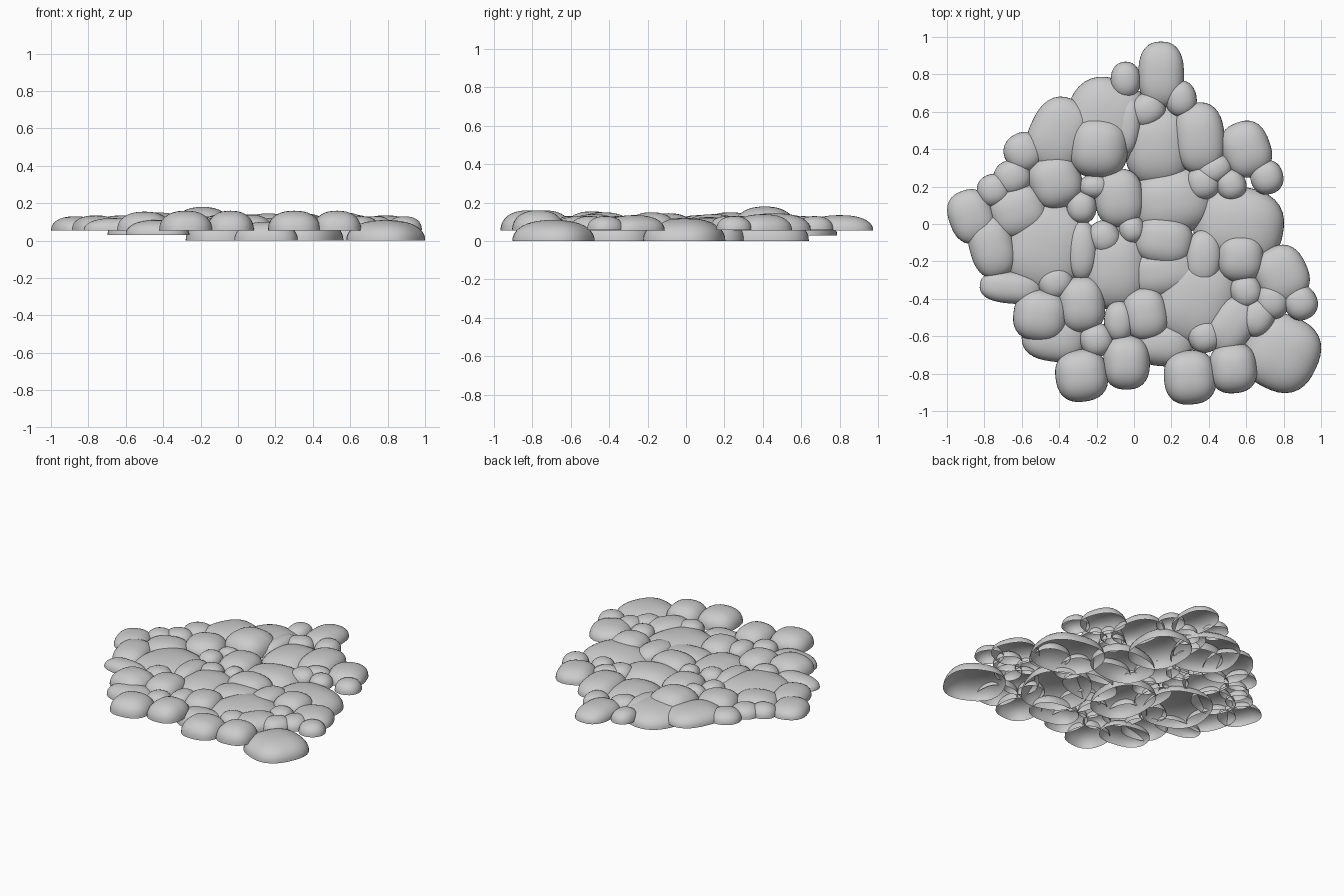
import bpy, bmesh, math


def stone(name, x, y, rx, ry, turn, base, top, square=2.5, sides=36, rings=10):
    """Open-bottomed rounded cobble: squarish plan, steep sides, soft crown."""
    bm = bmesh.new()
    turn = math.radians(turn)
    loops = []
    for i in range(rings):
        a = math.pi / 2 * i / rings
        r, h = math.cos(a) ** 0.85, math.sin(a) ** 0.9
        loop = []
        for j in range(sides):
            t = 2 * math.pi * j / sides
            c, s = math.cos(t), math.sin(t)
            k = r / (abs(c) ** square + abs(s) ** square) ** (1 / square)
            u, v = c * k * rx, s * k * ry
            loop.append(bm.verts.new((x + u * math.cos(turn) - v * math.sin(turn),
                                      y + u * math.sin(turn) + v * math.cos(turn),
                                      base + h * (top - base))))
        loops.append(loop)
    crown = bm.verts.new((x, y, top))
    for j in range(sides):
        n = (j + 1) % sides
        for lo, hi in zip(loops, loops[1:]):
            bm.faces.new((lo[j], lo[n], hi[n], hi[j]))
        bm.faces.new((loops[-1][j], loops[-1][n], crown))
    for f in bm.faces:
        f.smooth = True
    mesh = bpy.data.meshes.new(name)
    bm.to_mesh(mesh)
    bm.free()
    bpy.context.collection.objects.link(bpy.data.objects.new(name, mesh))


# Large low slabs: x, y, rx, ry, turn, base, top
large = [
    (-.15, .55, .22, .23, -20, .03, .13), (-.47, -.12, .22, .24, -15, .03, .13),
    (-.43, -.61, .17, .125, -8, .03, .11), (.15, -.64, .17, .12, -5, .0, .10),
    (.79, -.69, .20, .205, -25, .0, .11), (.33, -.40, .22, .25, -20, .0, .125),
    (-.10, -.23, .18, .23, 0, .0, .125), (.20, .12, .22, .18, 10, .0, .125),
    (.13, .42, .18, .22, 0, .0, .125), (.56, -.01, .24, .21, -10, .0, .12),
    (.17, -.25, .20, .14, 10, .02, .12),
]
for i, s in enumerate(large):
    stone(f"large_stone_{i + 1}", *s)

# Medium stones: x, y, rx, ry, turn, top
medium = [
    (.145, .80, .122, .175, 0, .135), (-.40, .48, .16, .20, -25, .14),
    (-.19, .41, .16, .165, -5, .18), (-.42, .23, .14, .145, 20, .15),
    (-.87, .04, .12, .145, 20, .13), (-.62, .07, .15, .135, 20, .135),
    (-.76, -.12, .12, .17, 15, .135), (-.66, -.34, .165, .085, -5, .12),
    (-.50, -.49, .145, .14, -8, .155), (-.28, -.43, .125, .15, 5, .15),
    (-.28, -.81, .14, .14, 8, .16), (-.04, -.74, .125, .145, 0, .16),
    (.06, -.48, .12, .14, 10, .14), (.30, -.82, .14, .145, 5, .16),
    (.53, -.77, .128, .135, 5, .16), (.79, -.27, .14, .155, 25, .135),
    (.57, -.18, .125, .13, 0, .15), (.16, -.09, .155, .13, -8, .145),
    (-.08, .14, .13, .155, 5, .14), (.35, .46, .135, .19, 5, .145),
    (.60, .40, .13, .15, 20, .14), (.52, -.54, .12, .16, -35, .13),
]
for i, (x, y, rx, ry, turn, top) in enumerate(medium):
    stone(f"medium_stone_{i + 1}", x, y, rx, ry, turn, .055, top)

# Small filler stones: x, y, rx, ry, turn
small = [
    (-.045, .77, .08, .098, 0), (.25, .67, .085, .098, 10), (.07, .61, .10, .09, 30),
    (-.03, .53, .07, .16, -5), (-.59, .385, .105, .105, 30), (-.65, .25, .10, .095, 20),
    (-.75, .18, .09, .088, 15), (-.42, -.31, .095, .09, 30), (-.20, -.62, .088, .09, 20),
    (-.08, -.52, .08, .11, 0), (.38, -.60, .09, .088, 20), (.89, -.42, .09, .095, 30),
    (.74, -.41, .09, .10, 0), (.60, -.36, .085, .09, 20), (.66, -.50, .09, .105, -30),
    (.37, -.18, .10, .15, -5), (-.28, -.14, .085, .16, 0), (-.16, -.07, .085, .09, 30),
    (-.01, -.03, .07, .075, 10), (-.28, .09, .08, .088, 0), (-.21, .20, .085, .065, 0),
    (.43, .29, .10, .075, 25), (.37, .22, .09, .09, 10), (.71, .25, .088, .092, 15),
    (.52, .21, .08, .085, 20),
]
for i, s in enumerate(small):
    stone(f"small_stone_{i + 1}", *s, .058, .13, square=2.2, sides=28, rings=8)
